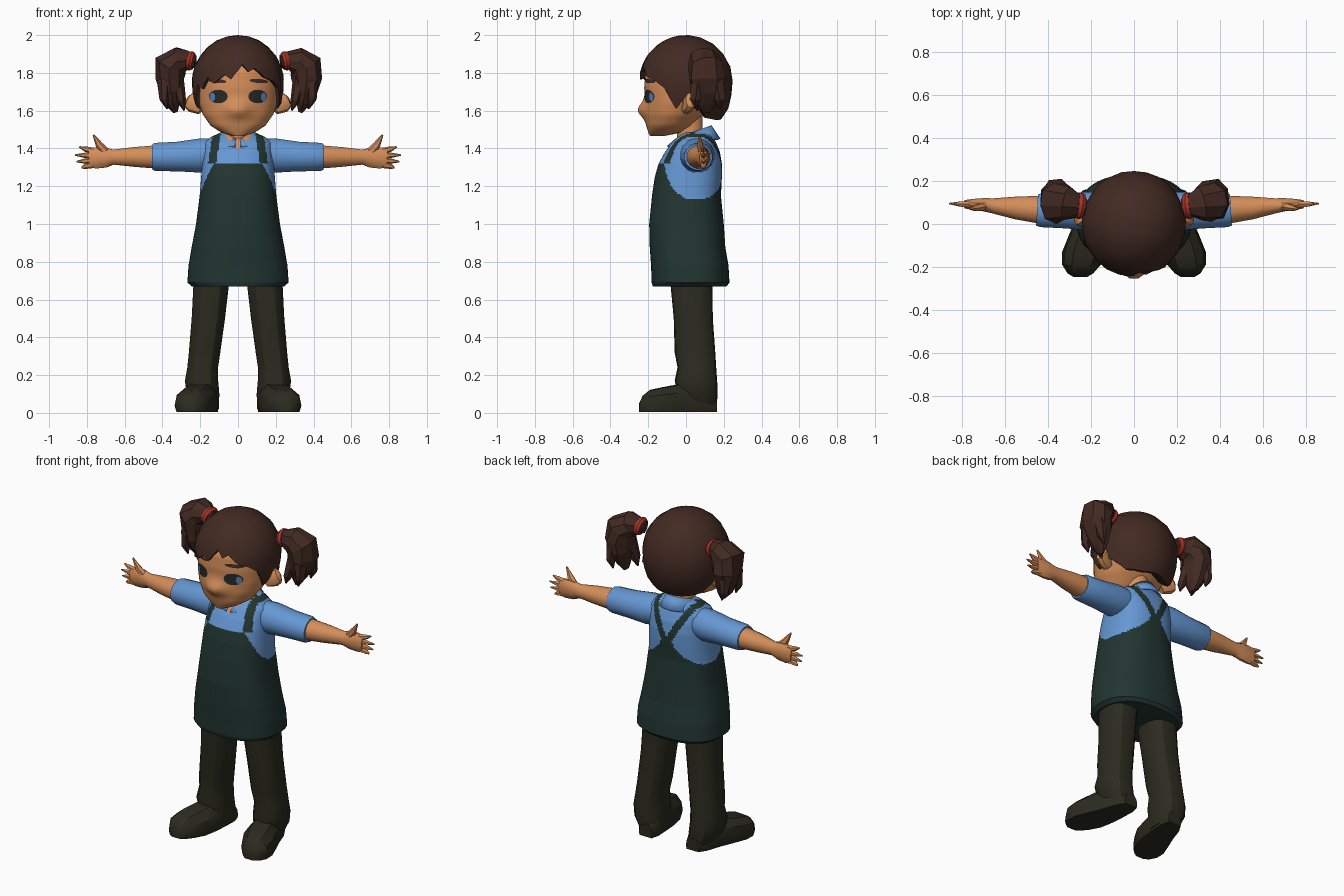
import bpy, bmesh, math, random
from mathutils import Vector, Matrix
from mathutils.bvhtree import BVHTree

random.seed(4)


def material(name, rgb):
    m = bpy.data.materials.new(name)
    m.diffuse_color = (*rgb, 1)
    return m


SKIN = material("skin", (0.66, 0.27, 0.10))
HAIR = material("brown hair", (0.055, 0.023, 0.016))
BLUE = material("blue shirt", (0.13, 0.31, 0.65))
APRON = material("dark green apron", (0.016, 0.036, 0.031))
PANTS = material("dark olive trousers", (0.024, 0.024, 0.014))
RED = material("red tie", (0.40, 0.035, 0.02))
DARK = material("dark eye", (0.022, 0.022, 0.02))
IRIS = material("blue iris", (0.10, 0.22, 0.50))


def finish(bm, name, mats, angle=35, rule=None):
    bmesh.ops.recalc_face_normals(bm, faces=bm.faces)
    if rule:
        for f in bm.faces:
            f.material_index = rule(f.calc_center_median())
    me = bpy.data.meshes.new(name)
    bm.to_mesh(me)
    bm.free()
    for m in mats:
        me.materials.append(m)
    if angle:
        me.shade_smooth()
        me.set_sharp_from_angle(angle=math.radians(angle))
    ob = bpy.data.objects.new(name, me)
    bpy.context.collection.objects.link(ob)
    return ob


def densify(rows, step):
    """Linear in-between rows, spaced by the first column."""
    out = [rows[0]]
    for a, b in zip(rows, rows[1:]):
        n = max(1, round(abs(b[0] - a[0]) / step))
        out += [tuple(p + (q - p) * i / n for p, q in zip(a, b)) for i in range(1, n + 1)]
    return out


def skin_rings(bm, rings, caps=True):
    vs = [[bm.verts.new(p) for p in r] for r in rings]
    n = len(rings[0])
    for a, b in zip(vs, vs[1:]):
        for i in range(n):
            bm.faces.new((a[i], a[(i + 1) % n], b[(i + 1) % n], b[i]))
    if caps:
        bm.faces.new(vs[0])
        bm.faces.new(vs[-1])


def oval(c, u, v, segs, power=2.0):
    pts = []
    for i in range(segs):
        t = 2 * math.pi * (i + 0.5) / segs
        cs, sn = math.cos(t), math.sin(t)
        pts.append(Vector(c) + Vector(u) * math.copysign(abs(cs) ** (2 / power), cs)
                   + Vector(v) * math.copysign(abs(sn) ** (2 / power), sn))
    return pts


def stack(name, rows, mats, segs, power=2.0, step=9, angle=35, rule=None, warp=None, s=1):
    """Rings stacked in z from rows (z, centre x, half width, front y, back y)."""
    bm = bmesh.new()
    skin_rings(bm, [oval((s * cx, (f + b) / 2, z), (s * rx, 0, 0), (0, (b - f) / 2, 0), segs, power)
                    for z, cx, rx, f, b in densify(rows, step)])
    if warp:
        for v in bm.verts:
            warp(v.co)
    return finish(bm, name, mats, angle, rule)


def tube(name, rows, mat, segs, s=1, angle=35, jag=0.0):
    """Rings across a path from rows (x, y, z, half depth, half height)."""
    bm = bmesh.new()
    pts = [Vector((s * r[0], r[1], r[2])) for r in rows]
    rings = []
    for i, r in enumerate(rows):
        d = (pts[min(i + 1, len(pts) - 1)] - pts[max(i - 1, 0)]).normalized()
        side = Vector((0, 1, 0))
        side = (side - d * side.dot(d)).normalized()
        k = [1 + random.uniform(-jag, jag) for _ in range(segs)]
        rings.append([pts[i] + (p - pts[i]) * q for p, q in
                      zip(oval(pts[i], side * r[3], d.cross(side) * r[4], segs), k)])
    skin_rings(bm, rings)
    return finish(bm, name, [mat], angle)


# --- Shirt and apron body, coloured by bib, straps and arm holes
def body_colour(c):
    x, y, z = abs(c.x), c.y, c.z
    if z < 1.13:
        return 1
    if y < 0.05:
        if z > 1.40 and x < (z - 1.395) * 0.9 and y < 0:
            return 2
        if z < 1.32:
            edge = ((y - 0.04) / 0.155) ** 2 + ((z - 1.34) / 0.21) ** 2
            return 1 if edge > 1 else 0
        return 1 if abs(x - (0.138 - 0.16 * (z - 1.32))) < 0.021 else 0
    if z < 1.28:
        edge = ((y - 0.04) / 0.155) ** 2 + ((z - 1.34) / 0.21) ** 2
        return 1 if edge > 1 and x < 0.035 + 0.16 * ((1.28 - z) / 0.15) ** 2 else 0
    return 1 if abs(x - (0.018 + 0.55 * (z - 1.28))) < 0.024 else 0


stack("shirt_and_apron", [
    (0.67, 0, 0.245, -0.175, 0.215), (0.69, 0, 0.268, -0.182, 0.23), (0.78, 0, 0.262, -0.185, 0.225),
    (0.88, 0, 0.245, -0.192, 0.208), (1.0, 0, 0.222, -0.195, 0.20), (1.15, 0, 0.203, -0.18, 0.185),
    (1.25, 0, 0.195, -0.165, 0.19), (1.32, 0, 0.19, -0.145, 0.19), (1.38, 0, 0.185, -0.112, 0.18),
    (1.43, 0, 0.18, -0.075, 0.16), (1.46, 0, 0.145, -0.045, 0.145), (1.485, 0, 0.09, -0.01, 0.125)],
    [BLUE, APRON, SKIN], 128, 2.4, 0.009, 40, body_colour)

# --- Neck and open collar
stack("neck", [(1.38, 0, 0.07, -0.05, 0.10), (1.48, 0, 0.062, -0.05, 0.09), (1.60, 0, 0.065, -0.06, 0.09)], [SKIN], 16)
bm = bmesh.new()
cols = []
for i in range(25):
    a = math.radians(8 + 344 * i / 24)
    sx, cy = math.sin(a), -math.cos(a)
    tip = 0.025 if i in (2, 22) else 0
    top = bm.verts.new((0.08 * sx, 0.04 + 0.095 * cy, 1.488 + 0.035 * cy))
    low = bm.verts.new((0.118 * sx, 0.04 + 0.142 * cy, 1.433 + 0.02 * cy - tip))
    cols.append((top, low))
for (a, b), (c, d) in zip(cols, cols[1:]):
    bm.faces.new((a, b, d, c))
collar = finish(bm, "collar", [BLUE])
collar.modifiers.new("thickness", "SOLIDIFY").thickness = 0.012

# --- Head with a broad pointed nose
def nose(co):
    if co.y < 0:
        co.y -= 0.045 * math.exp(-(co.x / 0.06) ** 2 - ((co.z - 1.605) / 0.045) ** 2)


head = stack("head", [
    (1.465, 0, 0.03, -0.19, -0.12), (1.485, 0, 0.09, -0.20, -0.02), (1.52, 0, 0.145, -0.21, 0.03),
    (1.58, 0, 0.187, -0.215, 0.09), (1.64, 0, 0.207, -0.215, 0.14), (1.72, 0, 0.215, -0.222, 0.19),
    (1.80, 0, 0.212, -0.215, 0.2), (1.88, 0, 0.17, -0.17, 0.17), (1.94, 0, 0.09, -0.1, 0.1)],
    [SKIN], 40, 2.15, 0.016, 40, warp=nose)
tree = BVHTree.FromPolygons([v.co for v in head.data.vertices], [p.vertices for p in head.data.polygons])


def face_plate(name, cx, cz, rx, rz, mat, lift, tilt=0.0):
    """Thin oval plate following the face."""
    bm = bmesh.new()
    rings = []
    for k in (0.02, 0.4, 0.7, 1):
        ring = []
        for i in range(16):
            t = math.tau * i / 16
            x, z = cx + k * rx * math.cos(t), cz + k * rz * math.sin(t) + tilt * k * math.cos(t)
            hit = tree.ray_cast(Vector((x, -1, z)), Vector((0, 1, 0)))[0]
            ring.append(Vector((x, (hit.y if hit else -0.1) - lift, z)))
        rings.append(ring)
    skin_rings(bm, rings, False)
    finish(bm, name, [mat])


for s, side in ((1, "left"), (-1, "right")):
    # --- Eyes, brows and ears
    face_plate("eye_" + side, s * 0.105, 1.675, 0.05, 0.036, DARK, 0.004)
    face_plate("iris_" + side, s * 0.136, 1.672, 0.015, 0.023, IRIS, 0.007)
    face_plate("brow_" + side, s * 0.11, 1.757, 0.05, 0.011, HAIR, 0.005, -0.004)
    tube("ear_" + side, [(0.19, 0.0, 1.61, 0.025, 0.035), (0.23, 0.015, 1.64, 0.033, 0.055),
                         (0.258, 0.025, 1.655, 0.028, 0.045), (0.268, 0.03, 1.66, 0.012, 0.02)], SKIN, 10, s)

    # --- Pigtail, its loose locks and tie
    tube("pigtail_" + side, [
        (0.225, 0.08, 1.86, 0.04, 0.035), (0.265, 0.085, 1.865, 0.055, 0.05), (0.31, 0.095, 1.865, 0.085, 0.075),
        (0.355, 0.105, 1.835, 0.098, 0.092), (0.365, 0.11, 1.77, 0.10, 0.078), (0.355, 0.11, 1.70, 0.085, 0.062),
        (0.345, 0.11, 1.64, 0.06, 0.04), (0.33, 0.11, 1.59, 0.02, 0.012)], HAIR, 9, s, 0, 0.09)
    for x, y, z, dx, dy in ((0.39, 0.06, 1.75, 0.0, -0.01), (0.385, 0.16, 1.75, 0.0, 0.02), (0.32, 0.08, 1.74, -0.02, -0.02)):
        tube("hair_lock_" + side, [(x, y, z + 0.09, 0.02, 0.02), (x, y, z, 0.042, 0.036),
                                   (x + dx, y + dy, z - 0.09, 0.03, 0.024),
                                   (x + dx - 0.015, y + dy, z - 0.14, 0.004, 0.004)], HAIR, 6, s, 0, 0.1)
    tube("hair_tie_" + side, [(0.235, 0.082, 1.86, 0.056, 0.044), (0.25, 0.084, 1.863, 0.064, 0.053),
                              (0.265, 0.086, 1.866, 0.06, 0.05)], RED, 12, s)

    # --- Sleeve and forearm
    tube("sleeve_" + side, [(0.12, 0.055, 1.37, 0.085, 0.085), (0.2, 0.06, 1.362, 0.092, 0.092),
                            (0.32, 0.062, 1.357, 0.084, 0.08), (0.435, 0.064, 1.355, 0.08, 0.076),
                            (0.452, 0.065, 1.355, 0.074, 0.07)], BLUE, 16, s)
    tube("forearm_" + side, [(0.43, 0.066, 1.355, 0.068, 0.064), (0.55, 0.075, 1.355, 0.055, 0.054),
                             (0.66, 0.085, 1.354, 0.036, 0.041), (0.70, 0.09, 1.352, 0.032, 0.055),
                             (0.75, 0.092, 1.350, 0.026, 0.058), (0.79, 0.092, 1.348, 0.02, 0.052)], SKIN, 12, s)
    # --- Fingers and thumb
    for z0, x1, z1 in ((1.387, 0.84, 1.408), (1.362, 0.862, 1.365), (1.337, 0.855, 1.33), (1.313, 0.828, 1.297)):
        tube("finger_" + side, [(0.765, 0.092, z0, 0.017, 0.017), (0.81, 0.093, (z0 + z1) / 2, 0.014, 0.014),
                                (x1, 0.095, z1, 0.004, 0.004)], SKIN, 6, s)
    tube("thumb_" + side, [(0.69, 0.085, 1.37, 0.02, 0.025), (0.735, 0.075, 1.418, 0.017, 0.02),
                           (0.765, 0.07, 1.472, 0.004, 0.005)], SKIN, 6, s)

    # --- Trouser leg and shoe
    stack("leg_" + side, [
        (0.02, 0.165, 0.065, -0.03, 0.16), (0.10, 0.185, 0.088, -0.045, 0.168), (0.17, 0.193, 0.09, -0.06, 0.165),
        (0.24, 0.187, 0.083, -0.045, 0.16), (0.32, 0.177, 0.085, -0.06, 0.155), (0.5, 0.157, 0.09, -0.065, 0.142),
        (0.68, 0.142, 0.096, -0.082, 0.14), (0.76, 0.14, 0.096, -0.08, 0.14)], [PANTS], 14, 2.5, 9, 30, s=s)
    bm = bmesh.new()
    skin_rings(bm, [[Vector((s * (cx + r * px), y, max(0.006, h * pz))) for px, pz in (
        (-0.9, 0), (0.9, 0), (1, 0.3), (0.9, 0.7), (0.5, 0.97), (-0.5, 1), (-0.9, 0.7), (-1, 0.3))]
        for y, cx, r, h in ((0.165, 0.16, 0.045, 0.08), (0.12, 0.168, 0.068, 0.13), (0.03, 0.185, 0.083, 0.16),
                            (-0.05, 0.205, 0.098, 0.15), (-0.13, 0.228, 0.107, 0.135), (-0.19, 0.245, 0.09, 0.122),
                            (-0.23, 0.25, 0.06, 0.09), (-0.248, 0.25, 0.03, 0.05))])
    finish(bm, "shoe_" + side, [PANTS], 30)

# --- Hair cap with a ragged fringe: (azimuth from the front, hem height)
side_hem = [(76, 1.61), (90, 1.67), (105, 1.62), (125, 1.56), (152, 1.55)]
hem = [(-a, z) for a, z in reversed(side_hem)] + [
    (-62, 1.74), (-52, 1.715), (-42, 1.775), (-32, 1.745), (-17, 1.79), (-9, 1.765), (6, 1.845), (14, 1.805),
    (22, 1.825), (36, 1.775), (50, 1.755), (62, 1.72)] + side_hem + [(180, 1.555)]
columns = []
for (a, z), (b, w) in zip([(-180, 1.555)] + hem, hem):
    columns += [(a, z), ((a + b) / 2, (z + w) / 2)]
ROWS = 8
rings = []
for k in range(1, ROWS + 1):
    ring = []
    for a, z in columns:
        phi = math.acos((z - 1.75) / 0.25) * k / ROWS
        r = math.sin(phi) if phi < math.pi / 2 else math.sin(phi) ** 0.6
        r *= 1 + random.uniform(-0.012, 0.012)
        t = math.radians(a)
        ring.append(Vector((0.243 * r * math.sin(t), -0.248 * r * math.cos(t), 1.75 + 0.25 * math.cos(phi))))
    rings.append(ring)
rings.append([Vector((p.x * 0.88, p.y * 0.88, p.z + 0.004)) for p in rings[-1]])
rings.append([Vector((p.x * 0.3, p.y * 0.3, 1.66)) for p in rings[-1]])
bm = bmesh.new()
skin_rings(bm, rings)
top = min(bm.faces, key=lambda f: -f.calc_center_median().z if len(f.verts) > 4 else 0)
bmesh.ops.poke(bm, faces=[top])
max(bm.verts, key=lambda v: (len(v.link_faces), v.co.z)).co.z = 2.0
finish(bm, "hair_cap", [HAIR], 28)
